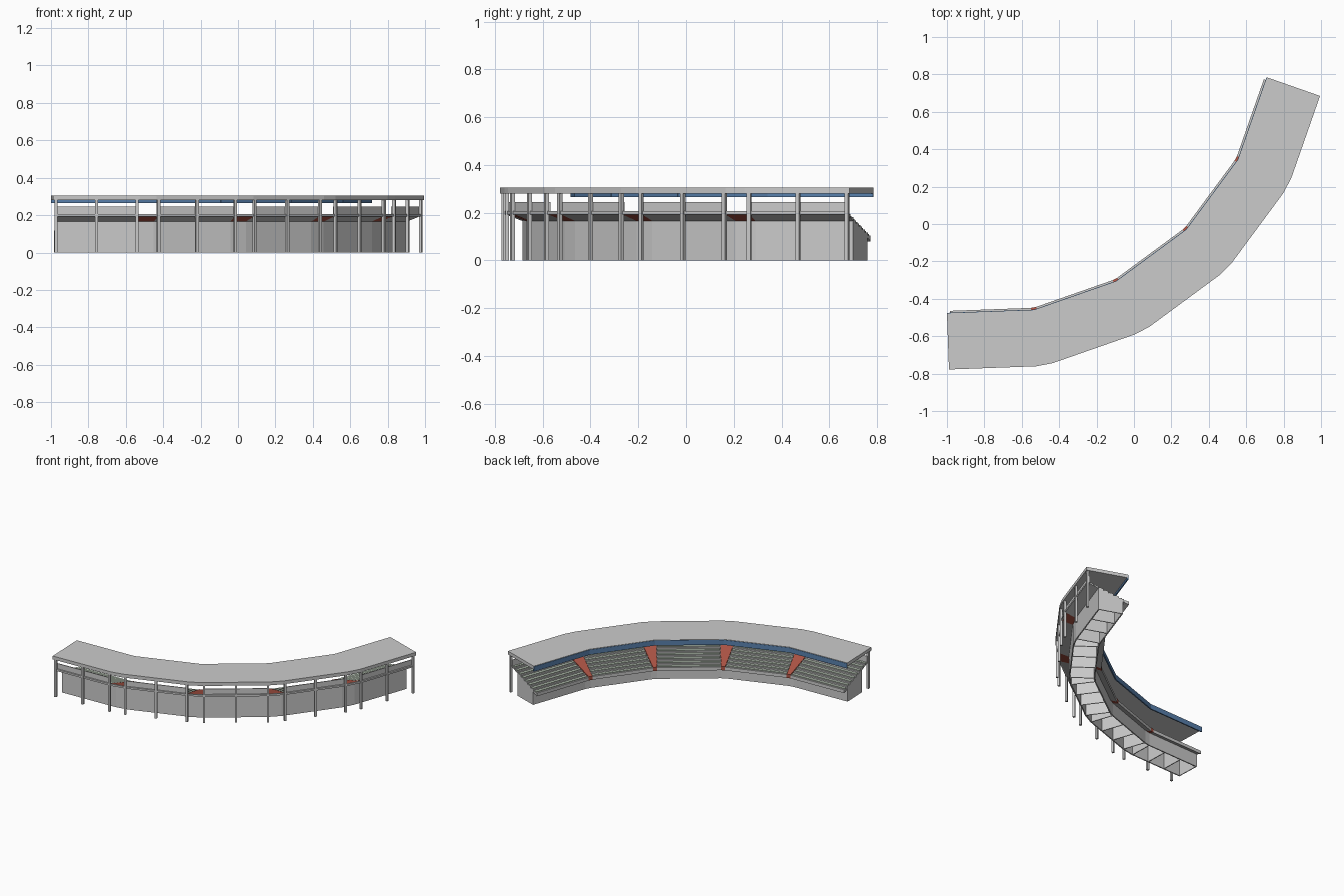
import bpy, bmesh, math
from mathutils import Vector

if "Cube" in bpy.data.objects:
    bpy.data.objects.remove(bpy.data.objects["Cube"])

SEGS, LEN, A0, DA = 5, 0.466, 2.1, 17.15
GAP = 0.016           # every bay is shortened by this at both ends

# bay frames: inner roof corner, direction along the bay, outward normal
bays = []
p = Vector((-1.0, -0.478))
for k in range(SEGS):
    a = math.radians(A0 + DA * k)
    t = Vector((math.cos(a), math.sin(a)))
    bays.append((p.copy(), t, Vector((t.y, -t.x))))
    p = p + t * LEN


def material(name, col):
    m = bpy.data.materials.new(name)
    m.diffuse_color = (*col, 1)
    m.use_nodes = True
    m.node_tree.nodes["Principled BSDF"].inputs["Base Color"].default_value = m.diffuse_color
    return m


blue = material("blue", (0.10, 0.22, 0.42))
red = material("red", (0.42, 0.09, 0.06))
green = material("pale_green", (0.52, 0.60, 0.50))


def station(k, u):
    """Point along bay k at distance u, with its outward normal."""
    o, t, n = bays[k]
    return (o + t * u, n)


def sweep(bm, stations, profile):
    """Sweep a closed (outward, z) profile through stations."""
    rings = []
    for o, n in stations:
        rings.append([bm.verts.new((*(o + n * s), z)) for s, z in profile])
    m = len(profile)
    for a, b in zip(rings, rings[1:]):
        for i in range(m):
            j = (i + 1) % m
            bm.faces.new((a[i], a[j], b[j], b[i]))
    bm.faces.new(rings[0])
    bm.faces.new(rings[-1][::-1])


def finish(bm, name, mat=None):
    bmesh.ops.remove_doubles(bm, verts=bm.verts, dist=1e-6)
    bmesh.ops.recalc_face_normals(bm, faces=bm.faces)
    me = bpy.data.meshes.new(name)
    bm.to_mesh(me)
    bm.free()
    if mat:
        me.materials.append(mat)
    ob = bpy.data.objects.new(name, me)
    bpy.context.collection.objects.link(ob)
    return ob


def rect(s0, s1, z0, z1):
    return [(s0, z0), (s1, z0), (s1, z1), (s0, z1)]


def continuous(name, profile, gap, mat=None):
    """One piece running round all bays and the corners between them."""
    bm = bmesh.new()
    st = []
    for k in range(SEGS):
        st += [station(k, gap), station(k, LEN - gap)]
    sweep(bm, st, profile)
    return finish(bm, name, mat)


def per_bay(name, profiles, spans, mat=None):
    """Separate pieces for every bay, over the given spans along it."""
    bm = bmesh.new()
    for k in range(SEGS):
        for u0, u1 in spans:
            for prof in profiles:
                sweep(bm, [station(k, u0), station(k, u1)], prof)
    return finish(bm, name, mat)


full = [(GAP, LEN - GAP)]

# roof slab, swept bay by bay with the corner wedges
bm = bmesh.new()
inner = [bays[k][0] for k in range(SEGS)] + [p]
outer = []
for k in range(SEGS):
    for u in (0, LEN):
        o, n = station(k, u)
        outer.append(o + n * 0.30)
outline = inner + outer[::-1]
f = bm.faces.new([bm.verts.new((*v, 0.280)) for v in outline])
top = bmesh.ops.extrude_face_region(bm, geom=[f])["geom"]
bmesh.ops.translate(bm, vec=(0, 0, 0.025),
                    verts=[v for v in top if isinstance(v, bmesh.types.BMVert)])
bmesh.ops.triangulate(bm, faces=[f for f in bm.faces if len(f.verts) > 4])
finish(bm, "roof")

# blue fascia along the inner roof edge
per_bay("roof_fascia", [rect(-0.003, 0.006, 0.265, 0.302)], [(0.0, LEN)], blue)

# stepped seating deck
ROWS, S0, S1, Z0, Z1 = 8, -0.013, 0.28, 0.098, 0.200
ds, dz = (S1 - S0) / ROWS, (Z1 - Z0) / ROWS
deck = [(S1, 0.193), (S0, 0.080)]
for i in range(ROWS):
    z = Z0 + dz * (i + 0.5)
    deck += [(S0 + ds * i, z), (S0 + ds * (i + 1), z)]
per_bay("seating_deck", [deck], full)

# benches on the steps
benches = []
for i in range(ROWS):
    z, s = Z0 + dz * (i + 0.5), S0 + ds * i
    benches.append(rect(s + 0.010, s + ds - 0.006, z - 0.001, z + 0.006))
per_bay("seat_rows", benches, [(GAP + 0.004, LEN - GAP - 0.004)], green)

# red stair wedges between bays
bm = bmesh.new()
ramp = [(S0, 0.080), (S1, 0.193), (S1, 0.206), (S0, 0.108)]
for k in range(SEGS - 1):
    sweep(bm, [station(k, LEN - GAP), station(k + 1, GAP)], ramp)
finish(bm, "stair_wedges", red)

# base walls and partitions below the deck
continuous("front_wall", [(0.030, 0), (0.038, 0), (0.038, 0.101), (0.030, 0.098)], GAP)
continuous("back_wall", [(0.200, 0), (0.208, 0), (0.208, 0.167), (0.200, 0.164)], GAP)
part = [(0.034, 0), (0.204, 0), (0.204, 0.165), (0.034, 0.099)]
w = 0.006
step = (LEN - 2 * GAP - w) / 3
per_bay("partitions", [part],
        [(GAP + i * step, GAP + i * step + w) for i in range(4)])

# panel behind the top row
per_bay("back_panel", [rect(0.270, 0.276, 0.195, 0.245)], full)

# rear rail and columns
continuous("rear_beam", rect(0.276, 0.288, 0.193, 0.206), GAP)
c = 0.008
per_bay("columns", [rect(0.279, 0.295, 0, 0.281)],
        [(u - c, u + c) for u in (GAP, LEN / 2, LEN - GAP)])
